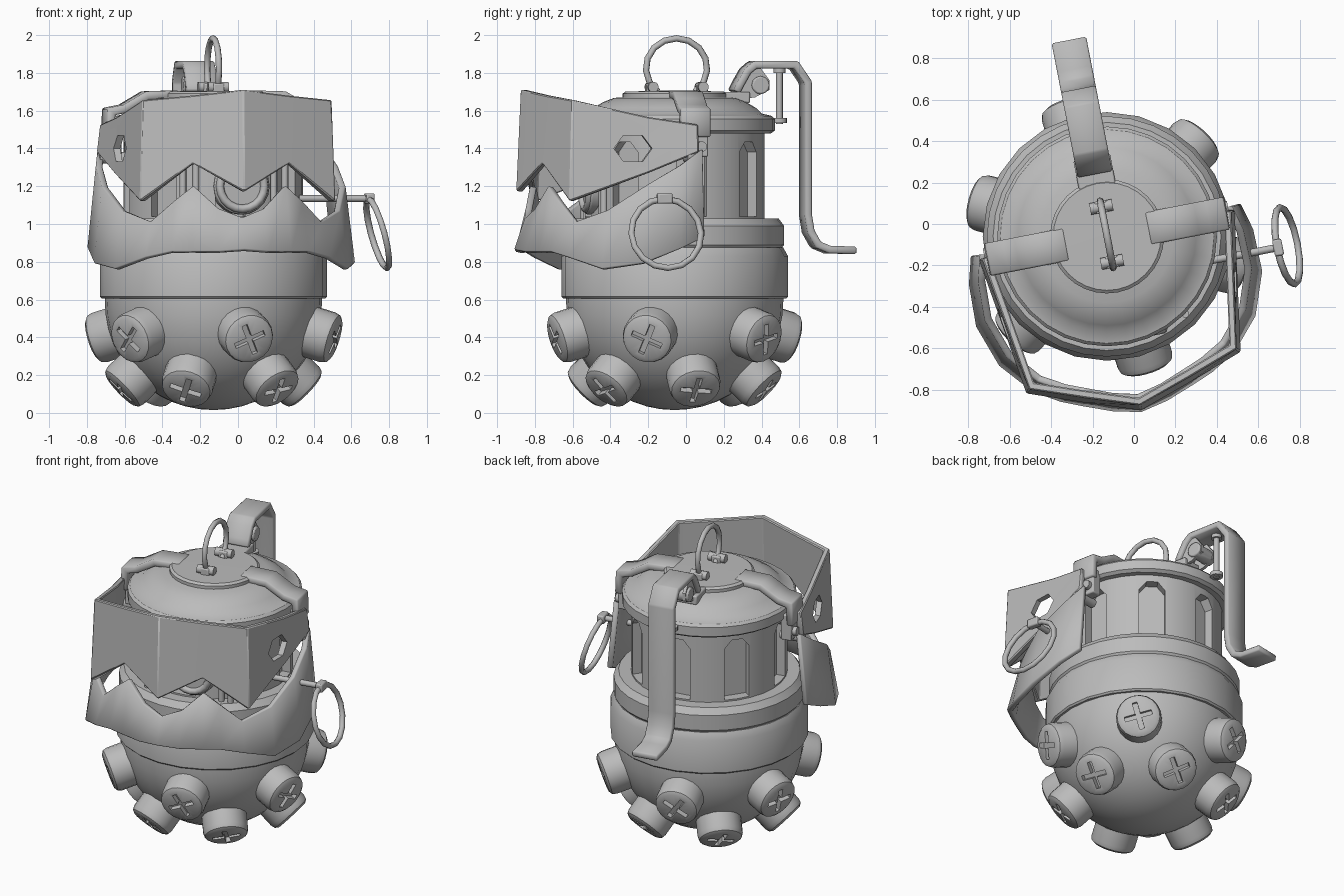
import bpy, bmesh
from math import sin, cos, pi, radians
from mathutils import Matrix, Vector

cube = bpy.data.objects.get("Cube")
if cube:
    bpy.data.objects.remove(cube)

metal = bpy.data.materials.new("grey metal")
metal.use_nodes = True
GREY = (0.5, 0.5, 0.5, 1)
metal.diffuse_color = GREY
metal.node_tree.nodes["Principled BSDF"].inputs["Base Color"].default_value = GREY

# The head is turned slightly about the body axis
BODY = Matrix.Translation((-0.13, -0.06, 0))
HEAD = BODY @ Matrix.Rotation(radians(11), 4, 'Z')


def shade(ob, angle=35):
    bpy.ops.object.select_all(action='DESELECT')
    ob.select_set(True)
    bpy.context.view_layer.objects.active = ob
    bpy.ops.object.shade_smooth_by_angle(angle=radians(angle))


def finish(name, bm, matrix=HEAD, bevel=0):
    mesh = bpy.data.meshes.new(name)
    bm.to_mesh(mesh)
    bm.free()
    mesh.materials.append(metal)
    ob = bpy.data.objects.new(name, mesh)
    bpy.context.collection.objects.link(ob)
    ob.matrix_world = matrix
    if bevel:
        mod = ob.modifiers.new("bevel", 'BEVEL')
        mod.width, mod.segments, mod.limit_method = bevel, 2, 'ANGLE'
    shade(ob)
    return ob


def lathe(name, profile, matrix=HEAD, steps=32):
    bm = bmesh.new()
    vs = [bm.verts.new((r, 0, z)) for r, z in profile]
    es = [bm.edges.new(p) for p in zip(vs, vs[1:])]
    bmesh.ops.spin(bm, geom=vs + es, cent=(0, 0, 0), axis=(0, 0, 1), angle=2 * pi, steps=steps)
    bmesh.ops.remove_doubles(bm, verts=bm.verts, dist=0.0005)
    bmesh.ops.recalc_face_normals(bm, faces=bm.faces)
    return finish(name, bm, matrix)


def sheet(name, side_a, side_b, thick, bevel=0.008):
    bm = bmesh.new()
    a = [bm.verts.new(p) for p in side_a]
    b = [bm.verts.new(p) for p in side_b]
    for i in range(len(a) - 1):
        bm.faces.new((a[i], a[i + 1], b[i + 1], b[i]))
    ob = finish(name, bm)
    mod = ob.modifiers.new("thickness", 'SOLIDIFY')
    mod.thickness, mod.offset, mod.use_even_offset = thick, 0, True
    mod = ob.modifiers.new("bevel", 'BEVEL')
    mod.width, mod.limit_method = bevel, 'ANGLE'
    return ob


def slab(name, outline, x, depth, matrix=HEAD):
    bm = bmesh.new()
    face = bm.faces.new([bm.verts.new((x, y, z)) for y, z in outline])
    ext = bmesh.ops.extrude_face_region(bm, geom=[face])
    bmesh.ops.translate(bm, vec=(depth, 0, 0), verts=[v for v in ext["geom"] if isinstance(v, bmesh.types.BMVert)])
    bmesh.ops.recalc_face_normals(bm, faces=bm.faces)
    return finish(name, bm, matrix)


def box(name, loc, size, matrix=HEAD, bevel=0.008):
    bm = bmesh.new()
    bmesh.ops.create_cube(bm, size=1, matrix=Matrix.Translation(loc) @ Matrix.Diagonal((*size, 1)))
    return finish(name, bm, matrix, bevel)


def rod(name, start, end, r, sides=12, bevel=0):
    start, end = Vector(start), Vector(end)
    d = end - start
    m = Matrix.Translation((start + end) / 2) @ d.to_track_quat('Z', 'Y').to_matrix().to_4x4()
    bm = bmesh.new()
    bmesh.ops.create_cone(bm, cap_ends=True, segments=sides, radius1=r, radius2=r, depth=d.length, matrix=m)
    return finish(name, bm, HEAD, bevel)


def wire(name, points, r, cyclic=False):
    curve = bpy.data.curves.new(name, 'CURVE')
    curve.dimensions, curve.bevel_depth, curve.bevel_resolution = '3D', r, 2
    spline = curve.splines.new('POLY')
    spline.points.add(len(points) - 1)
    for p, co in zip(spline.points, points):
        p.co = (*co, 1)
    spline.use_cyclic_u = cyclic
    curve.materials.append(metal)
    ob = bpy.data.objects.new(name, curve)
    bpy.context.collection.objects.link(ob)
    ob.matrix_world = HEAD


def cut(ob, cutters):
    for c in cutters:
        c.hide_render = True
        mod = ob.modifiers.new("cut", 'BOOLEAN')
        mod.object, mod.operation, mod.solver = c, 'DIFFERENCE', 'EXACT'
    bpy.context.view_layer.update()
    mesh = bpy.data.meshes.new_from_object(ob.evaluated_get(bpy.context.evaluated_depsgraph_get()))
    ob.modifiers.clear()
    ob.data = mesh
    for c in cutters:
        bpy.data.objects.remove(c)
    shade(ob)


# Round lower shell, band and collar
bowl = [(0.575 * sin(a), 0.59 - 0.575 * cos(a)) for a in [i * pi / 24 for i in range(13)]]
lathe("lower_shell", bowl + [(0.575, 0.63), (0, 0.63)], BODY)
lathe("body_band", [(0, 0.605), (0.59, 0.605), (0.6, 0.615), (0.6, 0.83), (0.575, 0.875), (0, 0.875)], BODY, 24)
lathe("collar", [(0, 0.87), (0.565, 0.87), (0.58, 0.89), (0.58, 0.99), (0.55, 1.03), (0, 1.03)])

# Neck with eight pointed recesses
neck = lathe("neck", [(0, 1.0), (0.475, 1.0), (0.475, 1.5), (0, 1.5)])
arch = [(-0.08, 1.04), (0.08, 1.04), (0.08, 1.38), (0.035, 1.435), (-0.035, 1.435), (-0.08, 1.38)]
cut(neck, [slab("slot_cutter", arch, 0.41, 0.2, HEAD @ Matrix.Rotation(k * pi / 4, 4, 'Z')) for k in range(8)])

# Front porthole behind the jaws
rod("porthole_plate", (0.06, -0.4, 1.2), (0.06, -0.49, 1.2), 0.15, 20, 0.01)
wire("porthole_ring", [(0.06 + 0.12 * cos(i * pi / 10), -0.49, 1.2 + 0.12 * sin(i * pi / 10)) for i in range(20)],
     0.022, True)
for x in (-0.25, -0.18, 0.24, 0.3):
    rod("front_bar", (x, -0.44, 1.03), (x, -0.44, 1.48), 0.018)

# Lid, top disc and side straps
lathe("lid", [(0, 1.48), (0.51, 1.48), (0.53, 1.495), (0.53, 1.555), (0.515, 1.572), (0.46, 1.585),
              (0.43, 1.615), (0.38, 1.645), (0.32, 1.668), (0, 1.68)])
lathe("top_disc", [(0, 1.65), (0.275, 1.65), (0.275, 1.69), (0.26, 1.702), (0, 1.705)])
strap = [(0.2, 1.685), (0.37, 1.68), (0.43, 1.645), (0.49, 1.61), (0.565, 1.595), (0.57, 1.46)]
for side, s in (("left", 1), ("right", -1)):
    sheet(side + "_strap", [(s * x, -0.08, z) for x, z in strap], [(s * x, 0.08, z) for x, z in strap], 0.045)
    box(side + "_clasp", (s * 0.54, 0.01, 1.44), (0.07, 0.12, 0.17))
    rod(side + "_clasp_screw", (s * 0.56, 0.03, 1.41), (s * 0.6, 0.03, 1.41), 0.028)
    rod(side + "_jaw_hinge", (s * 0.47, -0.02, 1.35), (s * 0.62, -0.02, 1.35), 0.03)

# Toothed jaws: half outlines of x, y, bottom and top, mirrored
UPPER = [(0, -0.82, 1.17, 1.71), (0.25, -0.735, 1.32, 1.68), (0.5, -0.645, 1.12, 1.655),
         (0.56, -0.25, 1.27, 1.565), (0.6, 0.01, 1.38, 1.525)]
LOWER = [(0, -0.84, 0.86, 1.03), (0.13, -0.81, 0.85, 1.08), (0.26, -0.76, 0.85, 1.2), (0.36, -0.72, 0.85, 1.12),
         (0.48, -0.65, 0.82, 1.01), (0.61, -0.5, 0.76, 1.07), (0.68, -0.3, 0.79, 1.2),
         (0.675, -0.1, 0.87, 1.31), (0.64, 0.03, 0.93, 1.395)]


def jaw(name, half, low, high):
    cols = [(-x, y, b, t) for x, y, b, t in reversed(half[1:])] + half
    return sheet(name, [(x * low, y * low, b) for x, y, b, t in cols],
                 [(x * high, y * high, t) for x, y, b, t in cols], 0.035, 0.006)


upper = jaw("upper_jaw", UPPER, 1.02, 0.99)
bm = bmesh.new()
bmesh.ops.create_cone(bm, cap_ends=True, segments=6, radius1=0.1, radius2=0.1, depth=2)
bm.transform(Matrix.Translation((0, -0.335, 1.4)) @ Matrix.Rotation(pi / 2, 4, 'Y') @ Matrix.Diagonal((0.8, 1, 1, 1)))
cut(upper, [finish("hole_cutter", bm)])
jaw("lower_jaw", LOWER, 1.01, 0.94)

# Safety lever with its hinge
lever = [(0.32, 1.7), (0.34, 1.74), (0.38, 1.81), (0.42, 1.843), (0.64, 1.843), (0.705, 1.75), (0.705, 1.05),
         (0.72, 0.96), (0.76, 0.89), (0.82, 0.865), (0.965, 0.86)]
sheet("safety_lever", [(-0.085, y, z) for y, z in lever], [(0.085, y, z) for y, z in lever], 0.04)
box("lever_mount", (0, 0.3, 1.67), (0.18, 0.18, 0.06))
cheek = [(0.32, 1.66), (0.42, 1.67), (0.5, 1.71), (0.5, 1.76), (0.44, 1.84), (0.36, 1.78)]
for x in (-0.065, 0.045):
    slab("lever_cheek", cheek, x, 0.02)
rod("lever_axle", (-0.08, 0.45, 1.735), (0.08, 0.45, 1.735), 0.048, bevel=0.008)
rod("striker_bolt", (0, 0.565, 1.53), (0, 0.565, 1.84), 0.018)
rod("striker_foot", (0, 0.565, 1.535), (0, 0.565, 1.56), 0.04)
rod("striker_cap", (0, 0.565, 1.8), (0, 0.565, 1.835), 0.032)

# Wire handle on the top
arc = [radians(-52 + 284 * i / 12) for i in range(13)]
wire("top_handle", [(0, 0.01 + 0.165 * cos(a), 1.825 + 0.158 * sin(a)) for a in arc], 0.017)
for y in (-0.125, 0.145):
    box("handle_foot", (0, y, 1.715), (0.06, 0.06, 0.06))
    rod("handle_pivot", (-0.055, y, 1.725), (0.055, y, 1.725), 0.028)

# Pull pin and ring on the left
rod("pull_pin", (0.42, -0.21, 1.135), (0.82, -0.21, 1.135), 0.018)
box("pin_clamp", (0.8, -0.21, 1.135), (0.045, 0.08, 0.055))
turns = [i * pi / 8 for i in range(16)]
wire("pull_ring", [(0.845 - 0.05 * sin(a), -0.21 + 0.188 * cos(a), 0.95 + 0.183 * sin(a)) for a in turns], 0.017, True)

# Studs with cross slots around the lower shell
stud = lathe("first_stud", [(0, 0.45), (0.138, 0.45), (0.138, 0.65), (0.13, 0.677), (0.11, 0.69), (0, 0.693)], BODY, 20)
cut(stud, [box("cross_cutter", (0, 0, 0.7), size, BODY, 0) for size in ((0.17, 0.03, 0.08), (0.03, 0.17, 0.08))])
stud_mesh = stud.data
bpy.data.objects.remove(stud)
upper_ring = [(a, 17) for a in (-73, -13, 47, 107, 165, 227)]
lower_ring = [(13 + 60 * k, 43) for k in range(6)]
for i, (azimuth, drop) in enumerate(upper_ring + lower_ring):
    ob = bpy.data.objects.new("stud", stud_mesh)
    bpy.context.collection.objects.link(ob)
    turn = Matrix.Rotation(radians(azimuth), 4, 'Z') @ Matrix.Rotation(radians(90 + drop), 4, 'Y')
    ob.matrix_world = BODY @ Matrix.Translation((0, 0, 0.59)) @ turn @ Matrix.Rotation(radians(25 + 40 * i), 4, 'Z')
